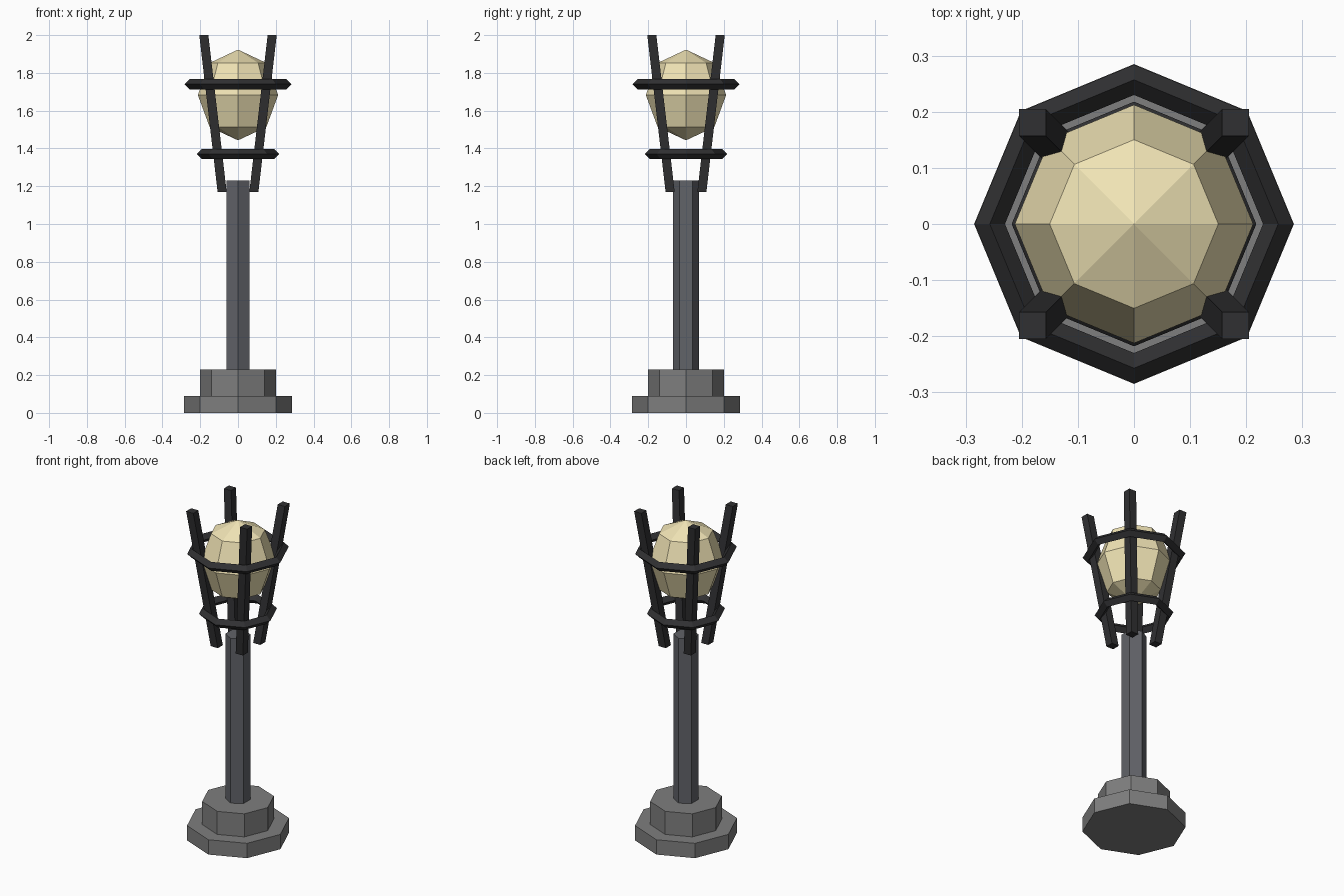
import bpy, bmesh
from mathutils import Matrix, Vector

if "Cube" in bpy.data.objects:
    bpy.data.objects.remove(bpy.data.objects["Cube"])


def material(name, rgb):
    m = bpy.data.materials.new(name)
    m.diffuse_color = (*rgb, 1)
    m.use_nodes = True
    m.node_tree.nodes["Principled BSDF"].inputs["Base Color"].default_value = m.diffuse_color
    return m


STONE = material("stone", (0.21, 0.21, 0.21))
STEEL = material("steel", (0.12, 0.125, 0.14))
IRON = material("iron", (0.03, 0.03, 0.032))
GLASS = material("glass", (0.87, 0.77, 0.46))


def finish(bm, name, mat):
    bmesh.ops.recalc_face_normals(bm, faces=bm.faces[:])
    me = bpy.data.meshes.new(name)
    bm.to_mesh(me)
    bm.free()
    me.materials.append(mat)
    ob = bpy.data.objects.new(name, me)
    bpy.context.collection.objects.link(ob)
    return ob


def prism(name, sides, radius, z0, z1, mat):
    bm = bmesh.new()
    bmesh.ops.create_cone(bm, cap_ends=True, segments=sides, radius1=radius,
                          radius2=radius, depth=z1 - z0,
                          matrix=Matrix.Translation((0, 0, (z0 + z1) / 2)))
    return finish(bm, name, mat)


def hoop(name, radius, z):
    bpy.ops.mesh.primitive_torus_add(major_segments=8, minor_segments=4,
                                     major_radius=radius, minor_radius=0.027,
                                     location=(0, 0, z))
    ob = bpy.context.object
    ob.name = name
    ob.data.materials.append(IRON)
    for p in ob.data.polygons:
        p.use_smooth = False


def leaning_bar(name, sx, sy):
    # square bar whose top is shifted outwards along the diagonal
    bm = bmesh.new()
    bmesh.ops.create_cube(bm, size=1)
    for v in bm.verts:
        top = v.co.z > 0
        c = 0.181 if top else 0.084
        v.co = Vector((sx * c + v.co.x * 0.048, sy * c + v.co.y * 0.048,
                       2.0 if top else 1.17))
    finish(bm, name, IRON)


# stepped base and column
prism("base_plinth", 8, 0.285, 0.0, 0.09, STONE)
prism("base_step", 8, 0.2, 0.09, 0.23, STONE)
prism("column", 6, 0.07, 0.23, 1.23, STEEL)

# cage of bars and hoops
for sx, sy, tag in ((-1, -1, "front_left"), (1, -1, "front_right"),
                    (-1, 1, "back_left"), (1, 1, "back_right")):
    leaning_bar("cage_bar_" + tag, sx, sy)
hoop("upper_hoop", 0.257, 1.74)
hoop("lower_hoop", 0.191, 1.37)

# faceted lamp globe
bm = bmesh.new()
bmesh.ops.create_uvsphere(bm, u_segments=8, v_segments=4, radius=1)
bmesh.ops.transform(bm, verts=bm.verts[:],
                    matrix=Matrix.Translation((0, 0, 1.683))
                    @ Matrix.Diagonal((0.2125, 0.2125, 0.24, 1)))
finish(bm, "lamp_globe", GLASS)
